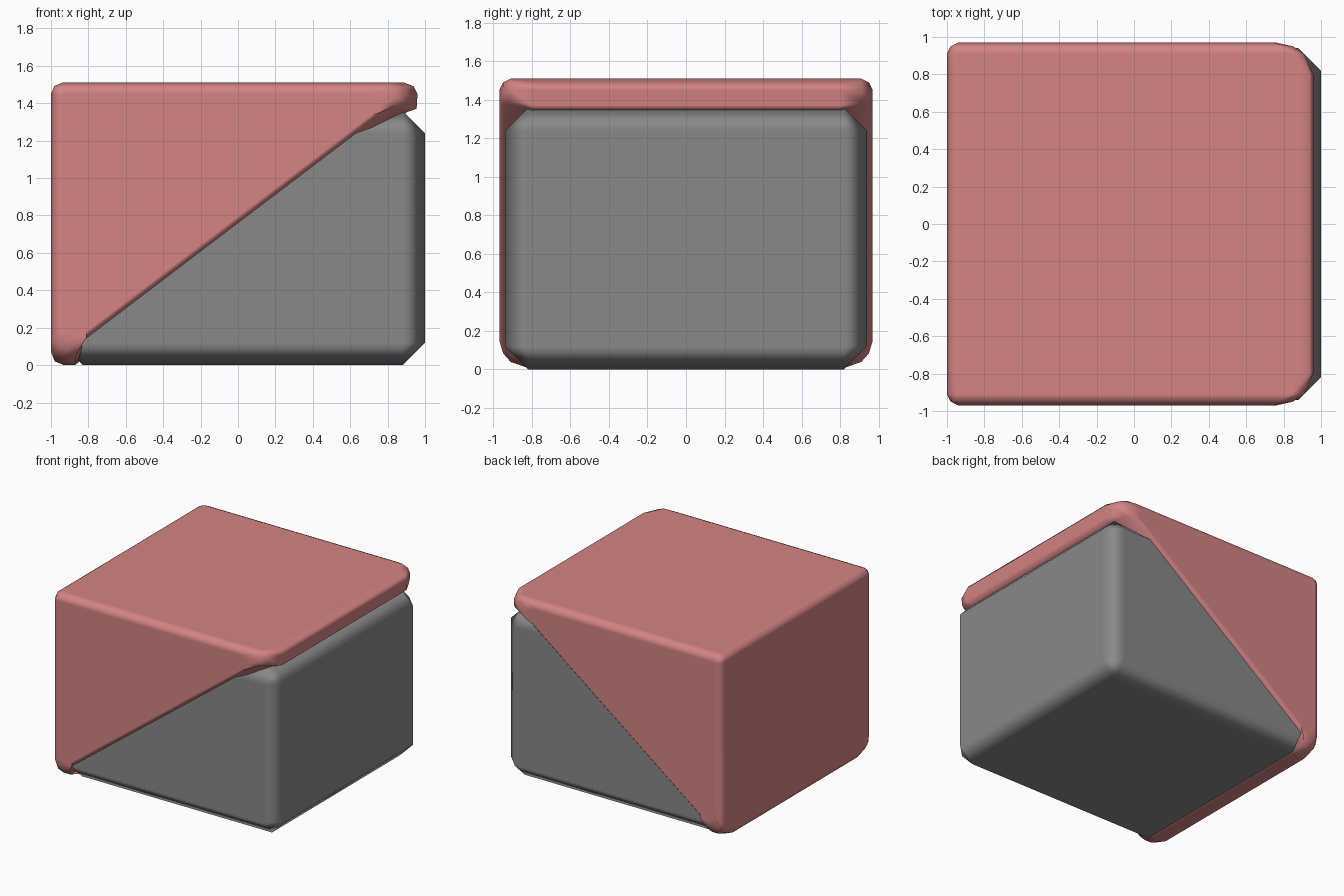
import bpy, bmesh

old = bpy.data.objects.get("Cube")
if old:
    bpy.data.objects.remove(old, do_unlink=True)


def material(name, rgb):
    mat = bpy.data.materials.new(name)
    mat.use_nodes = True
    color = (*rgb, 1)
    mat.diffuse_color = color
    bsdf = next(n for n in mat.node_tree.nodes if n.type == 'BSDF_PRINCIPLED')
    bsdf.inputs["Base Color"].default_value = color
    return mat


def finish(name, bm, mat):
    bmesh.ops.recalc_face_normals(bm, faces=bm.faces[:])
    mesh = bpy.data.meshes.new(name)
    for face in bm.faces:
        face.smooth = True
    bm.to_mesh(mesh)
    bm.free()
    obj = bpy.data.objects.new(name, mesh)
    bpy.context.collection.objects.link(obj)
    mesh.materials.append(mat)
    normals = obj.modifiers.new("Flat large faces", 'WEIGHTED_NORMAL')
    normals.weight = 100
    return obj


# Grey block with chamfered edges
def build_block(name, low, high, chamfer, mat):
    bm = bmesh.new()
    bmesh.ops.create_cube(bm, size=1)
    for v in bm.verts:
        v.co = [a + (c + 0.5) * (b - a) for a, b, c in zip(low, high, v.co)]
    bmesh.ops.bevel(bm, geom=bm.edges[:], offset=chamfer, segments=1,
                    affect='EDGES')
    return finish(name, bm, mat)


# Wedge cross-section: d insets the straight sides, t pulls back the two
# thin tips, u lifts the sloping underside
def wedge_section(d, t, u):
    r = 0.06 - 0.8 * d
    left, top, right, base = -1 + d, 1.51 - d, 0.96 - t, 0.75 * t
    slope = 0.76

    def under(x):
        return slope * x + 0.667 + u

    low_x = (base + 0.03 - under(0)) / slope
    return [
        (left, top - r), (left + 0.3 * r, top - 0.3 * r), (left + r, top),
        (right - 0.07, top), (right - 0.02, top - 0.02),
        (right, top - 0.06), (right - 0.005, under(right - 0.06) + 0.02),
        (right - 0.06, under(right - 0.06)),
        (low_x, base + 0.03), (left + 0.13, base), (left + 0.07, base),
        (left + 0.02, base + 0.02), (left, base + 0.07),
    ]


# Wedge lofted through mirrored sections with rounded rims
def build_wedge(name, mat):
    half = [(0.97, 0.06, 0.2, 0.13), (0.95, 0.02, 0.11, 0.105),
            (0.91, 0, 0.05, 0.06), (0.8, 0, 0, 0)]
    stations = [(-y, *s) for y, *s in half] + half[::-1]
    bm = bmesh.new()
    rings = [[bm.verts.new((x, y, z)) for x, z in wedge_section(*s)]
             for y, *s in stations]
    for a, b in zip(rings, rings[1:]):
        for i in range(len(a)):
            bm.faces.new((a[i - 1], a[i], b[i], b[i - 1]))
    bm.faces.new(rings[0])
    bm.faces.new(rings[-1])
    return finish(name, bm, mat)


build_block("grey_block", (-0.95, -0.94, 0), (1, 0.94, 1.36), 0.12,
            material("Grey", (0.25, 0.25, 0.25)))
build_wedge("pink_wedge", material("Pink", (0.66, 0.23, 0.23)))
